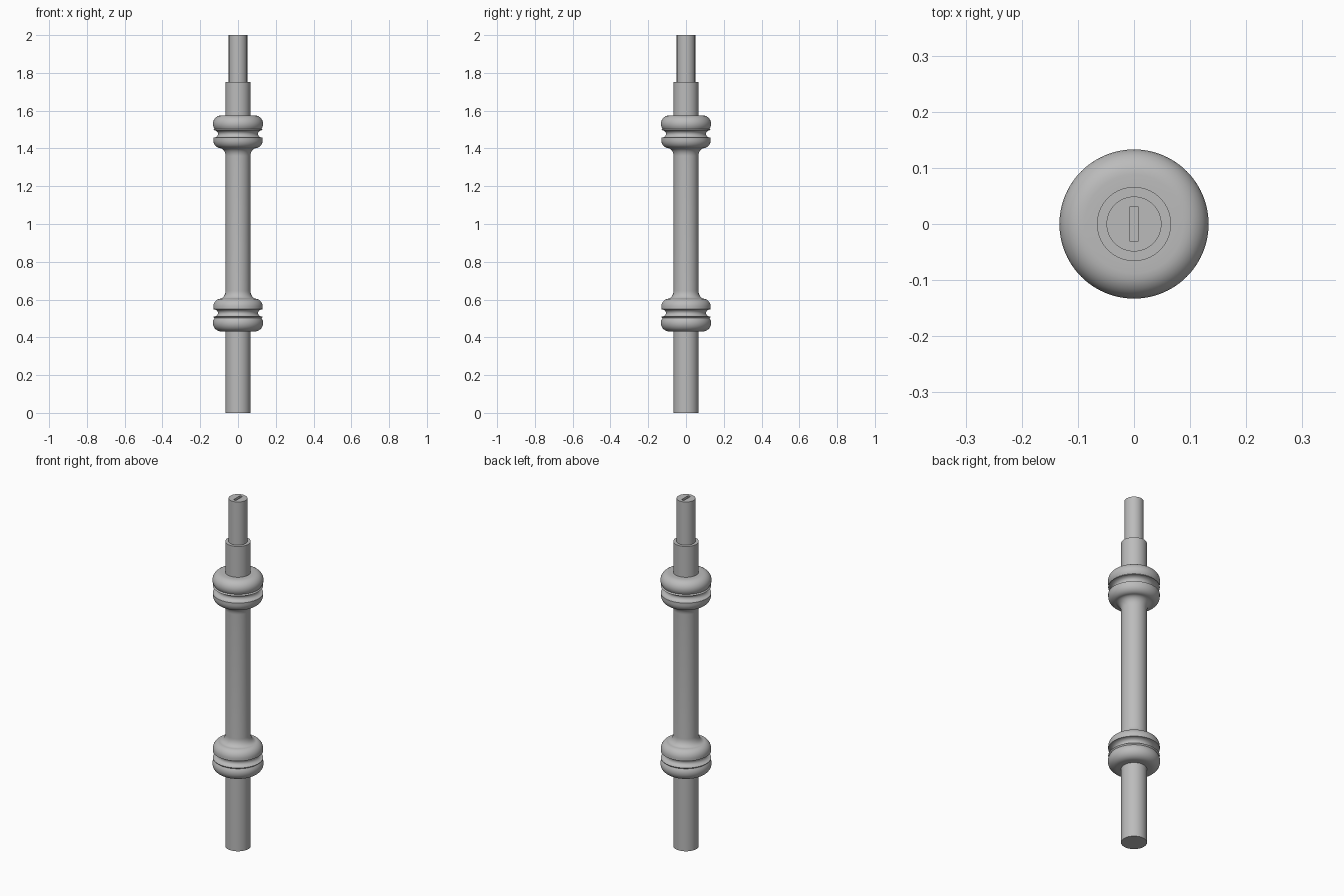
import bpy, bmesh, math

if "Cube" in bpy.data.objects:
    bpy.data.objects.remove(bpy.data.objects["Cube"], do_unlink=True)

SEGMENTS = 96
MID = 1.003          # mirror plane between the two turned knobs
SHAFT, KNOB = 0.066, 0.131

grey = bpy.data.materials.new("plain grey")
grey.use_nodes = True
colour = (0.5, 0.5, 0.5, 1)
grey.diffuse_color = colour
grey.node_tree.nodes["Principled BSDF"].inputs["Base Color"].default_value = colour


def arc(cx, cz, rx, rz, start, end, steps=10):
    """Points of an elliptical arc in the radius/height plane, in degrees."""
    angles = [math.radians(start + (end - start) * i / steps) for i in range(steps + 1)]
    return [(cx + rx * math.cos(a), cz + rz * math.sin(a)) for a in angles]


def lathe(name, profile):
    """Turn a radius/height profile around the z axis and cap both ends."""
    bm = bmesh.new()
    rings = []
    for r, z in profile:
        rings.append([bm.verts.new((r * math.cos(t), r * math.sin(t), z))
                      for t in (math.tau * i / SEGMENTS for i in range(SEGMENTS))])
    for low, high in zip(rings, rings[1:]):
        for i in range(SEGMENTS):
            j = (i + 1) % SEGMENTS
            bm.faces.new((low[i], low[j], high[j], high[i]))
    bm.faces.new(rings[0][::-1])
    bm.faces.new(rings[-1])
    bmesh.ops.recalc_face_normals(bm, faces=bm.faces)
    mesh = bpy.data.meshes.new(name)
    bm.to_mesh(mesh)
    bm.free()
    mesh.materials.append(grey)
    obj = bpy.data.objects.new(name, mesh)
    bpy.context.collection.objects.link(obj)
    return obj


# Upper knob from the cove at its foot to the rounded cap
knob = (arc(0.098, 1.36, 0.032, 0.042, 180, 90)         # cove
        + arc(0.093, 1.445, 0.038, 0.043, -90, 0)       # lower bead
        + [(KNOB, 1.457)]
        + arc(KNOB, 1.477, 0.025, 0.02, 270, 90)        # groove
        + arc(0.088, 1.53, 0.045, 0.045, -35, 90)       # upper bead
        + [(SHAFT, 1.575)])
lower_knob = [(r, 2 * MID - z) for r, z in reversed(knob)]

# Turned spindle: foot, knobs, shaft and shoulder
spindle = lathe("spindle", [(SHAFT, 0)] + lower_knob + knob + [(SHAFT, 1.752)])

# Thinner end pin with a screwdriver slot
pin = lathe("end_pin", [(0.049, 1.74), (0.049, 2.0)])
bpy.ops.mesh.primitive_cube_add(size=1, location=(0, 0, 2.0))
cutter = bpy.context.object
cutter.name = "slot_cutter"
cutter.scale = (0.016, 0.06, 0.04)
cutter.data.materials.append(grey)
cutter.hide_render = True
cutter.hide_set(True)
slot = pin.modifiers.new("slot", 'BOOLEAN')
slot.operation = 'DIFFERENCE'
slot.solver = 'EXACT'
slot.object = cutter

# Smooth shading with crisp ledges
bpy.ops.object.select_all(action='DESELECT')
for obj in (spindle, pin):
    obj.select_set(True)
    bpy.context.view_layer.objects.active = obj
bpy.ops.object.shade_smooth_by_angle(angle=math.radians(35))
